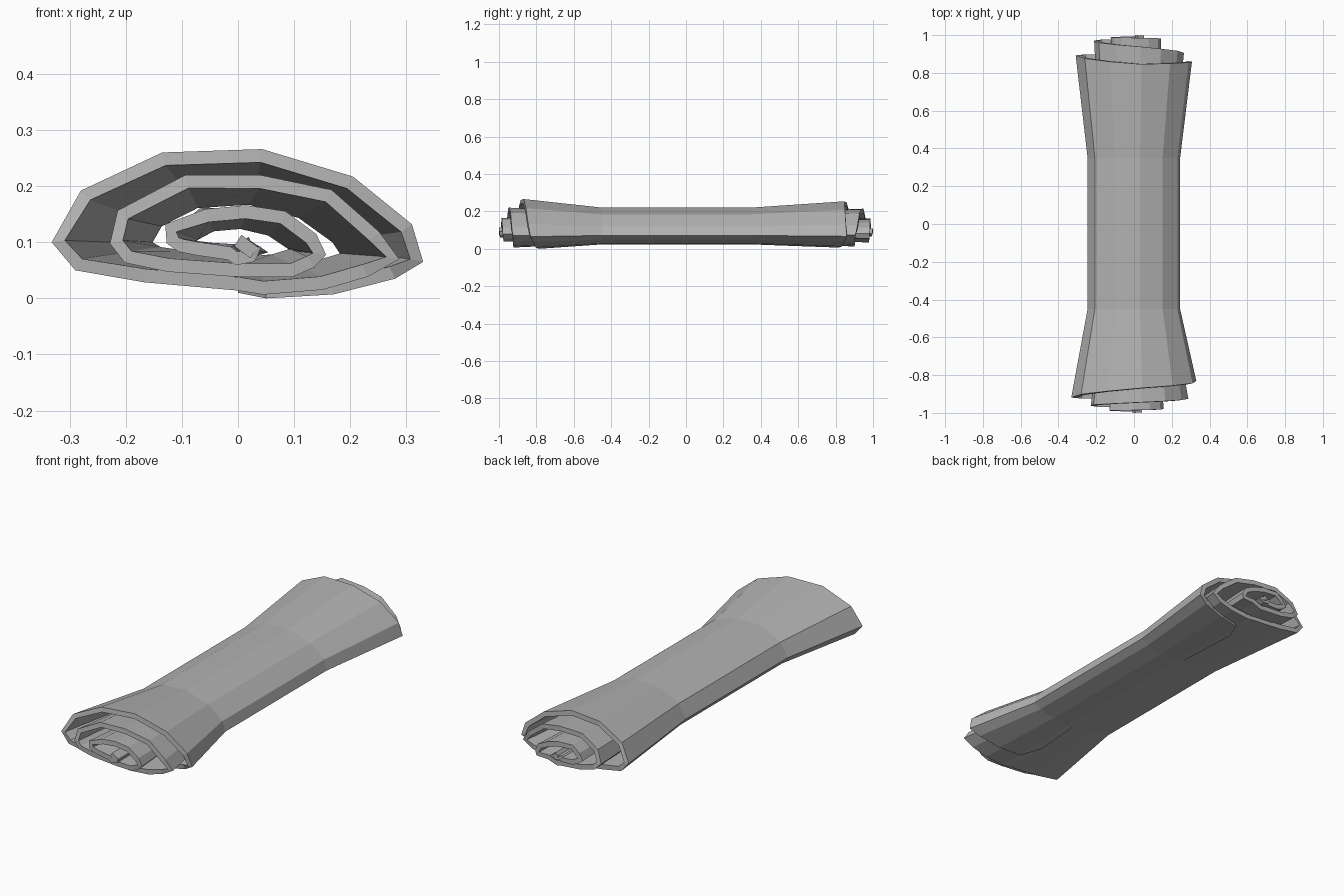
import bpy, random
from math import floor

cube = bpy.data.objects.get("Cube")
if cube:
    bpy.data.objects.remove(cube)
random.seed(4)

# Outermost turn of the rolled sheet at its flared ends (x, z), from the free flap edge
TURN = [(0.0, 0.01), (0.05, 0.0), (0.17, 0.007), (0.28, 0.035), (0.33, 0.065),
        (0.31, 0.132), (0.205, 0.217), (0.043, 0.266), (-0.135, 0.26),
        (-0.28, 0.192), (-0.332, 0.1), (-0.29, 0.05), (-0.17, 0.027)]
CX, CZ = -0.02, 0.09
TURNS = 3.5
WAIST = 0.74

# Reach of the sheet along y by turn: (turn, front, back); inner turns stick out
REACH = [(0, 0.68, 0.72), (0.08, 0.79, 0.82), (0.3, 0.83, 0.86), (0.55, 0.87, 0.845),
         (0.78, 0.92, 0.895), (1.3, 0.925, 0.905), (1.8, 0.965, 0.975),
         (2.5, 0.985, 0.985), (TURNS, 1.0, 1.0)]


def reach(t, side):
    for a, b in zip(REACH, REACH[1:]):
        if t <= b[0]:
            f = (t - a[0]) / (b[0] - a[0])
            return a[side] + f * (b[side] - a[side])
    return REACH[-1][side]


# Sheet grid: spiral across, four stations along the length
verts, faces = [], []
n = len(TURN)
steps = floor(TURNS * n)
for i in range(steps + 1):
    t = i / n
    x, z = TURN[i % n]
    s = 1 - 0.33 * max(0, t - 0.85)
    wobble = 0.012 if t > 1.2 else 0
    stations = ((-reach(t, 1), 1), (-0.45, WAIST), (0.35, WAIST), (reach(t, 2), 0.93))
    for y, k in stations:
        end = k > WAIST
        jx, jz = (random.uniform(-wobble, wobble) * end for _ in range(2))
        verts.append((CX * k + (x - CX) * s * k + jx,
                      y,
                      CZ + (z - CZ) * s * k + jz * 0.6))
for i in range(steps):
    for j in range(3):
        a = i * 4 + j
        faces.append((a, a + 1, a + 5, a + 4))

# Rest the lowest point on the ground
low = min(v[2] for v in verts)
verts = [(x, y, z - low) for x, y, z in verts]

mesh = bpy.data.meshes.new("rolled_sheet")
mesh.from_pydata(verts, [], faces)
roll = bpy.data.objects.new("rolled_sheet", mesh)
bpy.context.collection.objects.link(roll)

# Cloth thickness, growing inward
solid = roll.modifiers.new("thickness", 'SOLIDIFY')
solid.thickness = 0.024
solid.offset = -1

# Plain grey cloth
mat = bpy.data.materials.new("grey_cloth")
mat.use_nodes = True
color = (0.45, 0.45, 0.45, 1)
mat.diffuse_color = color
mat.node_tree.nodes["Principled BSDF"].inputs["Base Color"].default_value = color
mesh.materials.append(mat)
